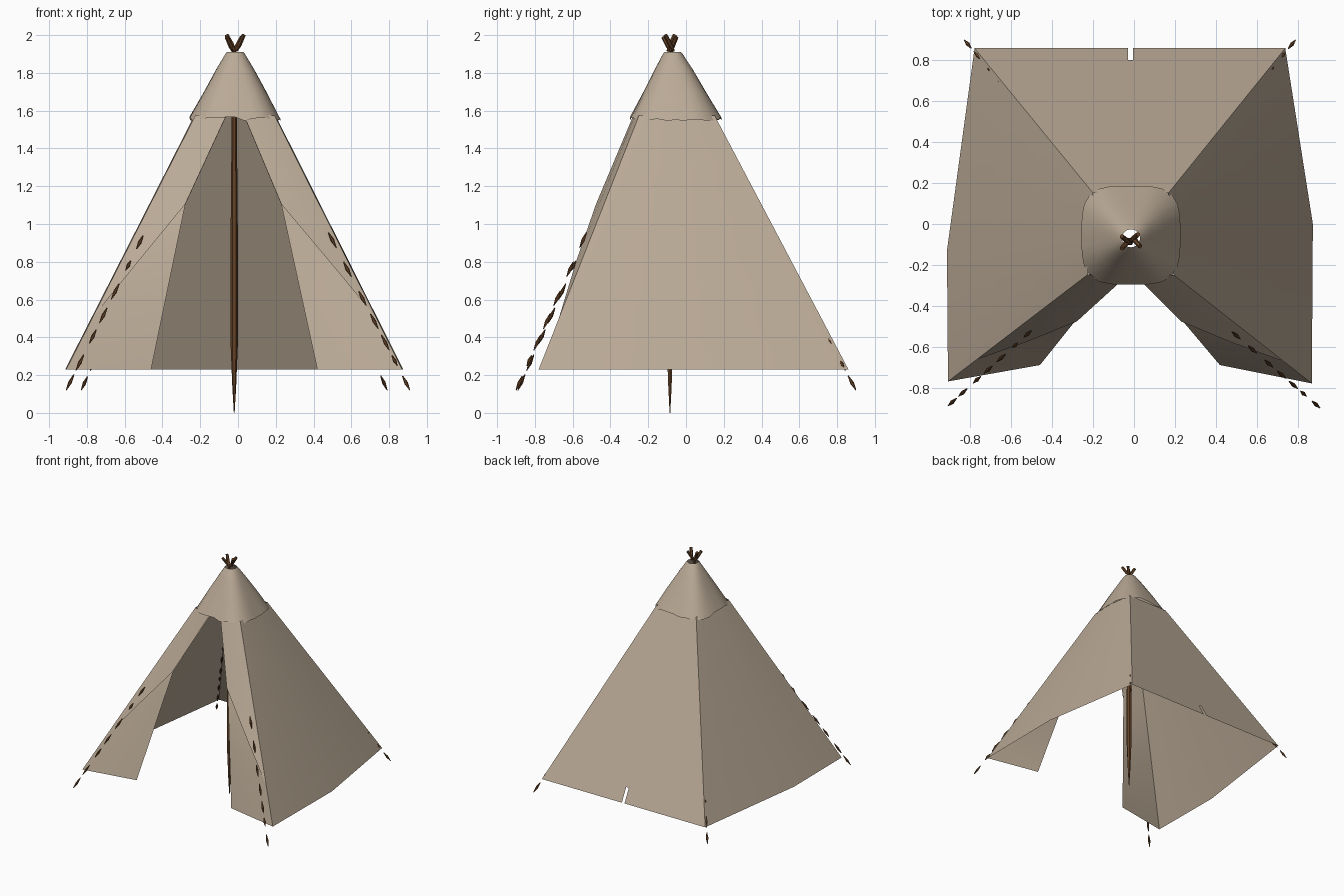
import bpy, bmesh, math, random
from mathutils import Vector

if "Cube" in bpy.data.objects:
    bpy.data.objects.remove(bpy.data.objects["Cube"])

random.seed(4)

def material(name, col):
    m = bpy.data.materials.new(name)
    m.diffuse_color = (*col, 1)
    m.use_nodes = True
    m.node_tree.nodes["Principled BSDF"].inputs["Base Color"].default_value = m.diffuse_color
    return m

CANVAS = material("tan_canvas", (0.49, 0.40, 0.305))
WOOD = material("brown_wood", (0.13, 0.055, 0.02))

def finish(name, bm, mat, angle=25):
    me = bpy.data.meshes.new(name)
    bm.normal_update()
    bm.to_mesh(me)
    bm.free()
    ob = bpy.data.objects.new(name, me)
    bpy.context.collection.objects.link(ob)
    me.materials.append(mat)
    bpy.ops.object.select_all(action='DESELECT')
    ob.select_set(True)
    bpy.context.view_layer.objects.active = ob
    bpy.ops.object.shade_smooth_by_angle(angle=math.radians(angle))
    return ob

def grid(name, rows, mat, skip=(), wrap=False):
    """Skin a list of point rows; skip holds (row, column) of missing faces."""
    bm = bmesh.new()
    vs = [[bm.verts.new(p) for p in r] for r in rows]
    n = len(rows[0])
    for i in range(len(rows) - 1):
        for j in range(n if wrap else n - 1):
            if (i, j) not in skip:
                k = (j + 1) % n
                bm.faces.new((vs[i][j], vs[i][k], vs[i + 1][k], vs[i + 1][j]))
    return finish(name, bm, mat)

Z0, ZT, ZC = 0.23, 1.90, 1.575     # hem, apex ring, top of the walls

def on_wall(base, top, z):
    t = (z - Z0) / (ZT - Z0)
    return Vector((*base, Z0)).lerp(Vector((*top, ZT)), t)

# base corners and the matching small apex square
FL, FR = ((-0.91, -0.77), (-0.06, -0.12)), ((0.87, -0.78), (0.03, -0.12))
BL, BR = ((-0.78, 0.86), (-0.06, -0.02)), ((0.74, 0.86), (0.03, -0.02))
ML, MR = ((-0.915, -0.13), (-0.065, -0.07)), ((0.875, 0.0), (0.035, -0.07))
N1, N2 = ((-0.03, 0.86), (-0.02, -0.02)), ((-0.005, 0.86), (-0.01, -0.02))
LEVELS = [Z0, 0.34, 0.65, 1.0, 1.3, ZC]

# side walls and back wall, the back with a small slit in the hem
grid("left_wall", [[on_wall(*c, z) for c in (BL, ML, FL)] for z in LEVELS], CANVAS)
grid("right_wall", [[on_wall(*c, z) for c in (FR, MR, BR)] for z in LEVELS], CANVAS)
grid("back_wall", [[on_wall(*c, z) for c in (BR, N2, N1, BL)] for z in LEVELS],
     CANVAS, skip={(0, 1)})

# front flaps with the opening between them, and the turned-back upper layer
def path(pts, z):
    for a, b in zip(pts, pts[1:]):
        if z <= b[2] + 1e-6:
            return Vector(a).lerp(Vector(b), (z - a[2]) / (b[2] - a[2]))
    return Vector(pts[-1])

for side, corner, inner in (
        ("left", FL, [(-0.46, -0.69, Z0), (-0.28, -0.465, 1.1), (-0.06, -0.265, ZC)]),
        ("right", FR, [(0.42, -0.69, Z0), (0.23, -0.465, 1.1), (0.03, -0.265, ZC)])):
    rows = []
    for z in [Z0, 0.34, 0.65, 0.9, 1.1, 1.35, ZC]:
        a, b = on_wall(*corner, z), path(inner, z)
        rows.append([a, a.lerp(b, 0.5), b])
    grid(side + "_front_flap", rows, CANVAS)
    off = Vector((0, -0.012, 0.004))
    rows = []
    for k in range(5):
        a = on_wall(*corner, 0.5 + (ZC - 0.5) * k / 4)
        b = path(inner, 1.1 + (ZC - 1.1) * k / 4)
        rows.append([a, a.lerp(b, 0.5) + off, b + off])
    grid(side + "_turned_back_flap", rows, CANVAS)

# rounded square cap over the top of the walls
def ring(r, z, cy, power, wave=0.0, n=32):
    pts = []
    for i in range(n):
        a = 2 * math.pi * i / n
        c, s = math.cos(a), math.sin(a)
        d = r / (abs(c) ** power + abs(s) ** power) ** (1 / power)
        pts.append((-0.015 + d * c, cy + d * s, z + random.uniform(-wave, wave)))
    return pts

grid("top_cap", [ring(0.242, 1.557, -0.055, 3.6, 0.012), ring(0.165, 1.70, -0.06, 3.2),
                 ring(0.10, 1.82, -0.065, 2.6), ring(0.052, 1.90, -0.07, 2.2),
                 ring(0.044, 1.91, -0.07, 2)], CANVAS, wrap=True)

# poles: tapered rods, the corner ones worn down to splinters along the seams
def rod(bm, a, b, radii):
    a, b = Vector(a), Vector(b)
    q = (b - a).to_track_quat('Z', 'Y')
    rings = []
    for t, r in radii:
        c = a.lerp(b, t)
        rings.append([bm.verts.new(c + q @ Vector((r * math.cos(k * math.pi / 3),
                     r * math.sin(k * math.pi / 3), 0))) for k in range(6)])
    for lo, hi in zip(rings, rings[1:]):
        for k in range(6):
            bm.faces.new((lo[k], lo[(k + 1) % 6], hi[(k + 1) % 6], hi[k]))
    bm.faces.new(rings[0][::-1])
    bm.faces.new(rings[-1])

bm = bmesh.new()
rod(bm, (-0.02, -0.085, 0), (-0.02, -0.085, 1.9),
    [(0, 0.002), (0.07, 0.010), (0.2, 0.020), (0.45, 0.020), (0.8, 0.014), (1, 0.010)])
finish("centre_pole", bm, WOOD)

for name, foot, tip in (("front_left_pole", (-0.91, -0.89, 0.12), (0.02, -0.05, 1.99)),
                        ("front_right_pole", (0.91, -0.90, 0.12), (-0.06, -0.06, 2.0)),
                        ("back_left_pole", (-0.83, 0.90, 0.12), (0.03, -0.11, 2.0)),
                        ("back_right_pole", (0.79, 0.90, 0.12), (-0.06, -0.12, 1.99))):
    bm = bmesh.new()
    a, b = Vector(foot), Vector(tip)
    t = 0.0
    while t < 0.45:
        e = t + random.uniform(0.025, 0.045)
        rod(bm, a.lerp(b, t), a.lerp(b, e), [(0, 0.002), (0.5, 0.010), (1, 0.003)])
        t = e + random.uniform(0.01, 0.03) + 0.06 * t
    # crossed tip above the cap
    rod(bm, a.lerp(b, 0.955), b, [(0, 0.006), (0.4, 0.013), (1, 0.011)])
    finish(name, bm, WOOD)
